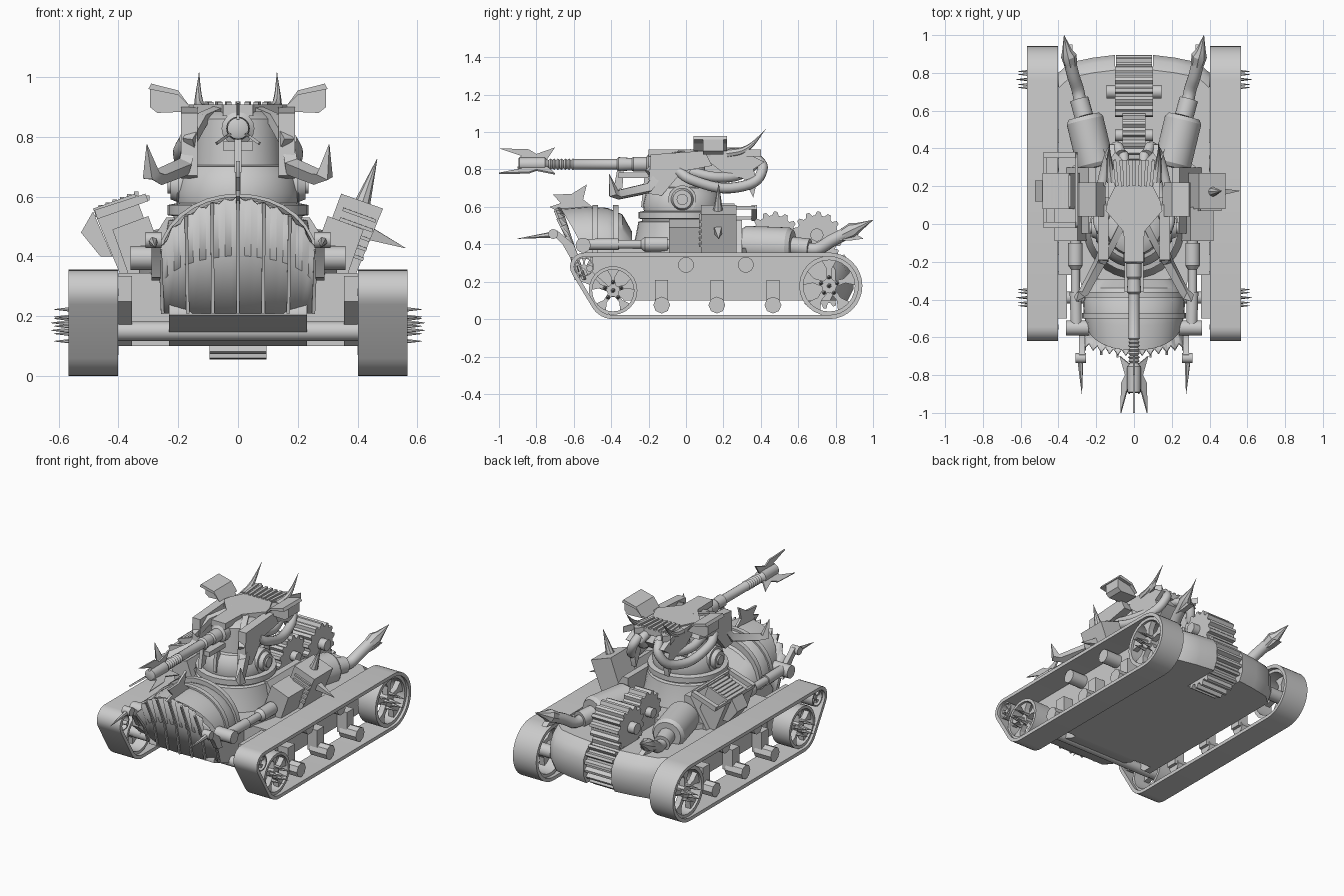
import bpy, bmesh
from math import sin, cos, pi, radians
from mathutils import Vector as V

if "Cube" in bpy.data.objects:
    bpy.data.objects.remove(bpy.data.objects["Cube"])


def mesh(name, verts, faces):
    bm = bmesh.new()
    vs = [bm.verts.new(v) for v in verts]
    for f in faces:
        bm.faces.new([vs[i] for i in f])
    bmesh.ops.recalc_face_normals(bm, faces=bm.faces)
    me = bpy.data.meshes.new(name)
    bm.to_mesh(me)
    bm.free()
    ob = bpy.data.objects.new(name, me)
    bpy.context.collection.objects.link(ob)
    return ob


def loft(name, rings, cap=True, loop=False):
    n, m = len(rings[0]), len(rings)
    faces = [(i * n + j, i * n + (j + 1) % n, (i + 1) % m * n + (j + 1) % n, (i + 1) % m * n + j)
             for i in range(m if loop else m - 1) for j in range(n)]
    if cap and not loop:
        faces += [tuple(range(n)), tuple(range((m - 1) * n, m * n))]
    return mesh(name, [p for r in rings for p in r], faces)


def prism(name, pts, axis, a, b):
    put = {'x': lambda p, t: (t, p[0], p[1]), 'y': lambda p, t: (p[0], t, p[1]),
           'z': lambda p, t: (p[0], p[1], t)}[axis]
    return loft(name, [[put(p, t) for p in pts] for t in (a, b)])


def band(name, outer, inner, a, b):
    return loft(name, [[(x, *p) for p in pts] for pts, x in
                       ((outer, a), (outer, b), (inner, b), (inner, a))], loop=True)


def tube(name, pts, radii, n=12):
    pts = [V(p) for p in pts]
    rings, u = [], None
    for i, p in enumerate(pts):
        t = (pts[min(i + 1, len(pts) - 1)] - pts[max(i - 1, 0)]).normalized()
        if u is None:
            u = t.orthogonal()
        u = (u - t * u.dot(t)).normalized()
        w = t.cross(u)
        rings.append([p + max(radii[i], .001) * (u * cos(2 * pi * k / n) + w * sin(2 * pi * k / n)) for k in range(n)])
    return loft(name, rings)


def rod(name, a, b, r, r2=None, n=16):
    return tube(name, [a, b], [r, r if r2 is None else r2], n)


def smooth_path(p, n=4):
    p = [V(q) for q in p]
    q = [2 * p[0] - p[1]] + p + [2 * p[-1] - p[-2]]
    out = []
    for i in range(1, len(q) - 2):
        for k in range(n):
            t = k / n
            a, b, c, d = q[i - 1:i + 3]
            out.append(.5 * (2 * b + (c - a) * t + (2 * a - 5 * b + 4 * c - d) * t * t + (3 * b - a - 3 * c + d) * t ** 3))
    return out + [p[-1]]


def arc(c, r, a0, a1, n):
    return [(c[0] + r * cos(radians(a0 + (a1 - a0) * k / n)), c[1] + r * sin(radians(a0 + (a1 - a0) * k / n))) for k in range(n + 1)]


def track_line(d):
    return (arc((.765, .178), .178 - d, 90, -90, 16) + arc((-.39, .13), .13 - d, -90, -147, 6)
            + arc((-.545, .28), .075 - d, 213, 90, 8))


def gear(name, y, z, r, x0, x1, teeth):
    pts = []
    for k in range(teeth):
        for f, q in ((0, .85), (.2, 1), (.5, 1), (.7, .85)):
            a = 2 * pi * (k + f) / teeth
            pts.append((y + r * q * cos(a), z + r * q * sin(a)))
    prism(name, pts, 'x', x0, x1)


# hull with a rear slot for the gears, sloping nose and rounded tail
half = [(.4, -.27), (.4, .8), (.34, .855), (.22, .88), (.1, .895), (.1, .62)]
full = half + [(-x, y) for x, y in reversed(half)]
loft('hull', [[(x, y - (d if y > .7 else 0), z) for x, y in full] for z, d in ((.1, .03), (.16, 0), (.26, 0), (.31, .03), (.345, .08))])
prism('nose', [(-.25, .1), (-.3, .1), (-.57, .205), (-.57, .22), (-.5, .345), (-.25, .345)], 'x', -.23, .23)
prism('deck', [(.25, -.45), (.33, -.1), (.33, .3), (.2, .4), (-.2, .4), (-.33, .3), (-.33, -.1), (-.25, -.45)], 'z', .34, .38)
rod('front_axle', (-.45, -.39, .15), (.45, -.39, .15), .032)

# gear train at the back
gear('gear_front', .47, .44, .135, -.06, .06, 14)
gear('gear_rear', .7, .44, .135, -.1, .1, 14)
gear('gear_lower', .725, .225, .17, -.095, .095, 20)
rod('gear_axle', (-.145, .7, .45), (.145, .7, .45), .035)
rod('gear_axle_front', (-.1, .47, .45), (.1, .47, .45), .03)

for s in (1, -1):
    # tracks and side arms
    band('track', track_line(0), track_line(.022), s * .402, s * .567)
    prism('side_arm', [(-.25, .1), (-.33, .1), (-.5, .25), (-.5, .335), (-.25, .335)], 'x', s * .355, s * .402)
    # spoked wheels with spikes
    for y, z, r in ((-.39, .153, .13), (.765, .178, .16), (-.545, .28, .052)):
        c = (y, z)
        band('wheel_rim', arc(c, r, 0, 345, 23), arc(c, r * .86, 0, 345, 23), s * .425, s * .55)
        rod('wheel_hub', (s * .4, y, z), (s * .54, y, z), r * .25)
        for k in range(5):
            a = 2 * pi * k / 5 + pi / 2
            d, e = V((0, cos(a), sin(a))), V((0, -sin(a), cos(a)))
            o = V((0, y, z))
            q = [o + d * r * .15 + e * r * .1, o + d * r * .55 + e * r * .08, o + d * r * .87 + e * r * .26,
                 o + d * r * .87 - e * r * .26, o + d * r * .55 - e * r * .08, o + d * r * .15 - e * r * .1]
            loft('wheel_spoke', [[v + V((s * x, 0, 0)) for v in q] for x in (.5, .535)])
            if r > .1:
                g = o + d * .045
                rod('wheel_spike', g + V((s * .53, 0, 0)), g + V((s * .615, 0, 0)), .012, 0, 6)
        if r > .1:
            rod('hub_spike', (s * .53, y, z), (s * .625, y, z), .014, 0, 6)
    # lower bogies and upper rollers
    for y in (-.13, .165, .465):
        rod('road_roller', (s * .42, y, .075), (s * .54, y, .075), .045, n=8)
        prism('roller_bracket', [(y - .035, .07), (y + .035, .07), (y + .035, .21), (y - .035, .21)], 'x', s * .4, s * .47)
    for y in (0, .32):
        rod('top_roller', (s * .4, y, .29), (s * .51, y, .29), .042)
    # push rods and front spikes
    tube('ram', [(s * .31, .1, .4), (s * .31, -.1, .4), (s * .31, -.1, .4), (s * .31, -.22, .4), (s * .31, -.24, .4),
                 (s * .31, -.36, .4), (s * .31, -.36, .4), (s * .305, -.55, .4)],
         [.03, .03, .04, .04, .024, .024, .032, .03])
    rod('ram_pivot', (s * .24, -.55, .395), (s * .36, -.55, .395), .04)
    rod('spike_pivot', (s * .255, -.71, .455), (s * .31, -.71, .455), .026)
    prism('spike_arm', [(-.73, .47), (-.69, .475), (-.6, .4), (-.57, .32), (-.62, .33), (-.66, .4)], 'x', s * .26, s * .29)
    rod('front_spike', (s * .285, -.7, .453), (s * .276, -.9, .43), .018, 0, 6)
    # exhausts
    ax = V((s * .2, .3, .4)), V((s * .265, .57, .39))
    tube('exhaust_drum', [ax[0], ax[0].lerp(ax[1], .08), ax[0].lerp(ax[1], .92), ax[1]], [.085, .1, .1, .085], 20)
    rod('exhaust_neck', ax[1], (s * .29, .66, .38), .05)
    pipe = smooth_path([(s * .28, .6, .385), (s * .295, .7, .375), (s * .32, .78, .42), (s * .34, .86, .46)])
    tube('exhaust_pipe', pipe, [.034] * len(pipe))
    tube('exhaust_flare', [(s * .335, .84, .45), (s * .345, .89, .475), (s * .355, .92, .49), (s * .37, 1.0, .53)], [.034, .042, .026, 0], 8)
    prism('exhaust_jaw', [(.82, .42), (.85, .46), (.89, .465), (.95, .43), (.88, .42)], 'x', s * .325, s * .36)
    # tilted boxes beside the turret
    prism('plinth', [(s * .24, .37), (s * .3, .535), (s * .42, .49), (s * .365, .335)], 'y', -.09, .09)
    prism('plinth_wedge', [(s * .2, .34), (s * .36, .34), (s * .24, .53), (s * .2, .53)], 'y', -.05, .3)
    # turret trunnions
    tube('trunnion', [(s * .14, -.02, .64), (s * .2, -.02, .64), (s * .2, -.02, .64), (s * .225, -.02, .64)], [.075, .075, .06, .05], 20)
    rod('trunnion_cap', (s * .2, -.02, .64), (s * .235, -.02, .64), .03)
    # mask cheeks and tusks
    prism('mask_cheek', [(-.19, .88), (.1, .9), (.14, .82), (-.02, .79), (-.13, .66), (-.2, .67)], 'x', s * .135, s * .19)
    tube('tusk', [(s * .165, -.15, .77), (s * .18, -.2, .7), (s * .265, -.36, .665), (s * .29, -.385, .67), (s * .305, -.41, .775)],
         [.03, .032, .028, .03, 0], 4)
    tube('mask_strut', [(s * .05, .02, .89), (s * .12, -.12, .86), (s * .165, -.2, .78)], [.025, .025, .025], 4)
    # horns, side lamps, jagged rear plates
    horn = smooth_path([(s * .12, .22, .885), (s * .128, .3, .9), (s * .132, .36, .94), (s * .13, .425, 1.015)])
    tube('horn', horn, [.024 * (1 - (k / (len(horn) - 1)) ** 1.5) for k in range(len(horn))], 8)
    prism('lamp', [(s * .15, .885), (s * .2, .95), (s * .28, .973), (s * .295, .965), (s * .295, .9), (s * .27, .88)], 'y', .09, .2)
    prism('lamp_hood', [(s * .16, .9), (s * .2, .955), (s * .29, .978), (s * .3, .96), (s * .2, .94)], 'y', .04, .22)
    prism('jagged_plate', [(.05, .9), (.3, .9), (.42, .84), (.36, .8), (.38, .74), (.36, .65), (.31, .75), (.2, .78)], 'x', s * .1, s * .135)
    # hoses
    for off, pts in (('outer', [(.17, -.04, .79), (.19, .03, .745), (.17, .2, .7), (.13, .36, .73), (.09, .41, .81), (.07, .37, .865)]),
                     ('inner', [(.14, .02, .79), (.14, .15, .76), (.1, .28, .77), (.06, .37, .84), (.05, .3, .87)])):
        hose = smooth_path([(s * x, y, z) for x, y, z in pts], 5)
        tube('hose_' + off, hose, [.028] * len(hose))
    # armour box tilted outward
    prism('armour_box', [(s * .26, .38), (s * .345, .61), (s * .485, .56), (s * .39, .33), (s * .3, .34)], 'y', .08, .27)

# right box louvres and spikes
for k in range(5):
    z = .43 + k * .032
    x = .3 + (z - .4) * .32
    rod('louvre', (x, .075, z), (x + .11, .075, z - .04), .008, n=4)
rod('top_spike', (.41, .17, .56), (.465, .175, .725), .03, 0, 8)
rod('side_spike', (.42, .17, .485), (.56, .175, .428), .035, 0, 4)
# left box frame and cage
for y in (-.02, .35):
    prism('cage_end', [(-.3, .585), (-.31, .61), (-.48, .555), (-.47, .525)], 'y', y, y + .03)
for x, z in ((-.47, .54), (-.305, .595)):
    rod('cage_rail', (x, -.01, z), (x, .37, z), .012, n=4)
for k in range(6):
    t = k / 5
    rod('cage_louvre', (-.34 - .12 * t, .09, .61 - .045 * t), (-.34 - .12 * t, .26, .61 - .045 * t), .01, n=4)
prism('cage_side_box', [(-.42, .4), (-.46, .4), (-.525, .48), (-.485, .55)], 'y', .12, .23)


# nose hood, leaning forward to meet the blade
def hood_ring(y, w, top, lean=0):
    c = [(cos(pi * k / 16), max(sin(pi * k / 16), 0)) for k in range(17)]
    return [(w * a, y - lean * b, .33 + (top - .33) * b ** .8) for a, b in c]


loft('hood', [hood_ring(*q) for q in ((-.29, .21, .47), (-.34, .25, .56), (-.42, .27, .595), (-.49, .265, .6, .05), (-.535, .25, .59, .135))], cap=False)
for y in (-.36, -.47):
    loft('hood_band', [hood_ring(y, .265, .6), hood_ring(y, .275, .61), hood_ring(y - .03, .275, .61), hood_ring(y - .03, .265, .6)])

# toothed front blade made of slats
blade = []
for i in range(25):
    x = -.26 + .52 * i / 24
    q = abs(x) / .26
    top = .6 - .06 * q - .12 * q ** 4
    for t in (0, .5, 1):
        tooth = i % 2 * (t == 1)
        blade.append((x * (.97 + .03 * t), -.585 + .04 * q * q - .03 * t - .085 * t * t + .03 * tooth, .21 + (top - .21) * t - .012 * tooth))
ob = mesh('front_blade', blade, [(i * 3 + j, i * 3 + j + 1, i * 3 + j + 4, i * 3 + j + 3) for i in range(24) for j in (0, 1)])
ob.modifiers.new('thick', 'SOLIDIFY').thickness = .012
for i in range(0, 25, 4):
    tube('blade_rib', [V(blade[i * 3 + j]) - V((0, .005, 0)) for j in (0, 1, 2)], [.008] * 3, 4)
prism('hood_fin', [(-.73, .6), (-.67, .62), (-.71, .665), (-.61, .67), (-.53, .72), (-.55, .64), (-.5, .6), (-.5, .54), (-.6, .53)], 'x', -.007, .007)

# turret
prof = [(.28, .34), (.25, .44), (.235, .52), (.215, .525), (.215, .535), (.235, .538), (.235, .572), (.205, .578),
        (.21, .61), (.195, .67), (.17, .7), (.15, .705), (.142, .86), (.1, .885)]
tube('turret', [(0, -.02, z) for r, z in prof], [r for r, z in prof], 32)
half = [(.05, -.2), (.055, -.04), (.15, .07), (.14, .12), (.1, .2), (.13, .28), (.165, .4), (.13, .34), (.1, .38), (.06, .34)]
prism('mask_top', half + [(-x, y) for x, y in reversed(half)], 'z', .87, .908)
for k in range(7):
    x = -.09 + .03 * k
    rod('mask_ridge', (x, .2, .908), (x * 1.15, .34, .91), .012, n=4)
prism('head_rear', [(.1, .66), (.1, .89), (.3, .89), (.34, .82), (.25, .74)], 'x', -.1, .1)
prism('nose_guard', [(-.16, .76), (-.2, .76), (-.18, .6), (-.2, .585), (-.24, .6), (-.22, .78)], 'x', -.01, .01)

# gun
gun = [(-.1, .055), (-.2, .055), (-.21, .04), (-.28, .04), (-.29, .033), (-.36, .038), (-.37, .028), (-.6, .028)]
for k in range(7):
    gun += [(-.605 - k * .02, .031), (-.615 - k * .02, .022)]
gun += [(-.75, .03), (-.755, .038), (-.89, .036), (-.895, .025)]
tube('gun_barrel', [(0, y, .828) for y, r in gun], [r for y, r in gun], 16)
prism('gun_bracket', [(-.05, .755), (.05, .755), (.05, .785), (-.05, .785)], 'y', -.36, -.2)
prism('gun_strut', [(-.36, .84), (-.33, .84), (-.34, .7), (-.39, .68)], 'x', -.012, .012)
fin = [(-.7, .09), (-.74, .03), (-.9, .03), (-.88, .045), (-1, .085), (-.84, .08), (-.8, .055)]
for a in (90, 215, 325):
    d = V((cos(radians(a)), 0, sin(radians(a))))
    e = V((-d.z, 0, d.x)) * .005
    loft('muzzle_fin', [[V((0, y, .828)) + d * r + e * q for y, r in fin] for q in (-1, 1)])

bpy.ops.object.select_all(action='SELECT')
bpy.context.view_layer.objects.active = bpy.context.scene.objects['turret']
bpy.ops.object.shade_smooth_by_angle(angle=radians(32))
